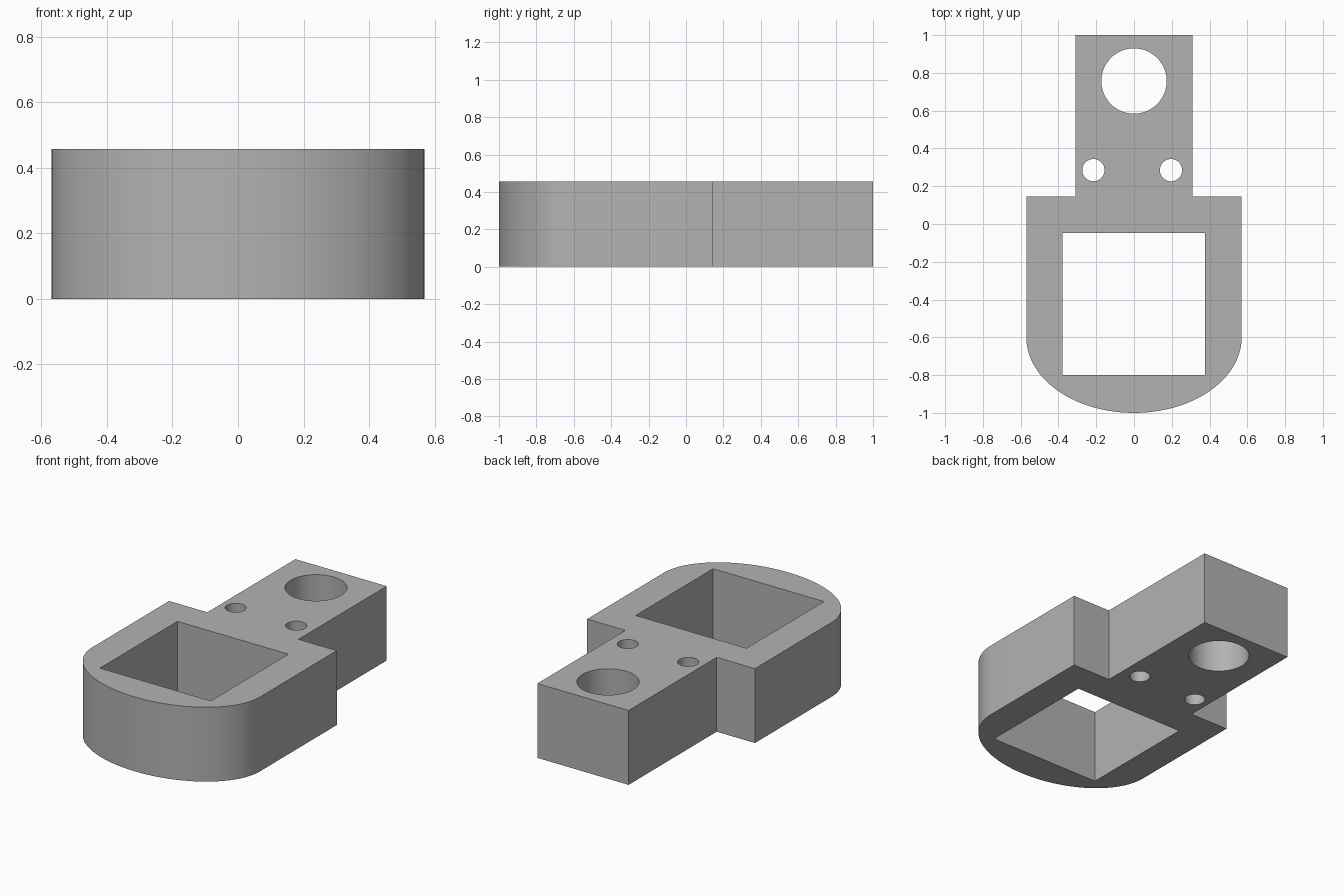
import bpy
import bmesh
from math import pi, cos, sin, radians

if "Cube" in bpy.data.objects:
    bpy.data.objects.remove(bpy.data.objects["Cube"])

HEIGHT = 0.457
HALF_BODY, HALF_NECK = 0.57, 0.31
SHOULDER_Y, NOSE_Y = 0.145, -0.6


def arc(cx, cy, rx, ry, start, end, steps):
    """Points along an elliptical arc, excluding the end point."""
    angles = [start + (end - start) * i / steps for i in range(steps)]
    return [(cx + rx * cos(a), cy + ry * sin(a)) for a in angles]


def circle(cx, cy, r, steps=64):
    return arc(cx, cy, r, r, 0, 2 * pi, steps)


def make_plate(name, loops, height, material):
    """Fill an outline with holes and extrude it upward."""
    bm = bmesh.new()
    edges = []
    for loop in loops:
        verts = [bm.verts.new((x, y, 0)) for x, y in loop]
        edges += [bm.edges.new((v, verts[i - 1])) for i, v in enumerate(verts)]
    bmesh.ops.triangle_fill(bm, edges=edges, use_beauty=True, normal=(0, 0, 1))
    result = bmesh.ops.extrude_face_region(bm, geom=bm.faces[:], use_keep_orig=True)
    top = [g for g in result["geom"] if isinstance(g, bmesh.types.BMVert)]
    bmesh.ops.translate(bm, verts=top, vec=(0, 0, height))
    bmesh.ops.recalc_face_normals(bm, faces=bm.faces[:])
    bmesh.ops.dissolve_limit(bm, angle_limit=radians(0.5),
                             verts=bm.verts[:], edges=bm.edges[:])
    mesh = bpy.data.meshes.new(name)
    bm.to_mesh(mesh)
    bm.free()
    mesh.materials.append(material)
    obj = bpy.data.objects.new(name, mesh)
    bpy.context.collection.objects.link(obj)
    return obj


# Plain grey material
grey = bpy.data.materials.new("plain grey")
grey.use_nodes = True
color = (0.45, 0.45, 0.45, 1)
grey.diffuse_color = color
grey.node_tree.nodes["Principled BSDF"].inputs["Base Color"].default_value = color

# Outline: rounded nose, straight body sides, shoulders, narrow neck
outline = arc(0, NOSE_Y, HALF_BODY, 1 + NOSE_Y, pi, 2 * pi, 64)
outline += [(HALF_BODY, NOSE_Y), (HALF_BODY, SHOULDER_Y), (HALF_NECK, SHOULDER_Y),
            (HALF_NECK, 1), (-HALF_NECK, 1), (-HALF_NECK, SHOULDER_Y),
            (-HALF_BODY, SHOULDER_Y)]

# Openings: square window, large round hole, two screw holes
window = [(-0.378, -0.8), (0.376, -0.8), (0.376, -0.048), (-0.378, -0.048)]
large_hole = circle(0, 0.757, 0.173)
screw_holes = [circle(x, 0.285, 0.059, 40) for x in (-0.215, 0.196)]

bracket = make_plate("bracket_body", [outline, window, large_hole, *screw_holes],
                     HEIGHT, grey)

# Smooth curved walls, crisp edges
bpy.ops.object.select_all(action="DESELECT")
bracket.select_set(True)
bpy.context.view_layer.objects.active = bracket
bpy.ops.object.shade_smooth_by_angle(angle=radians(30))
